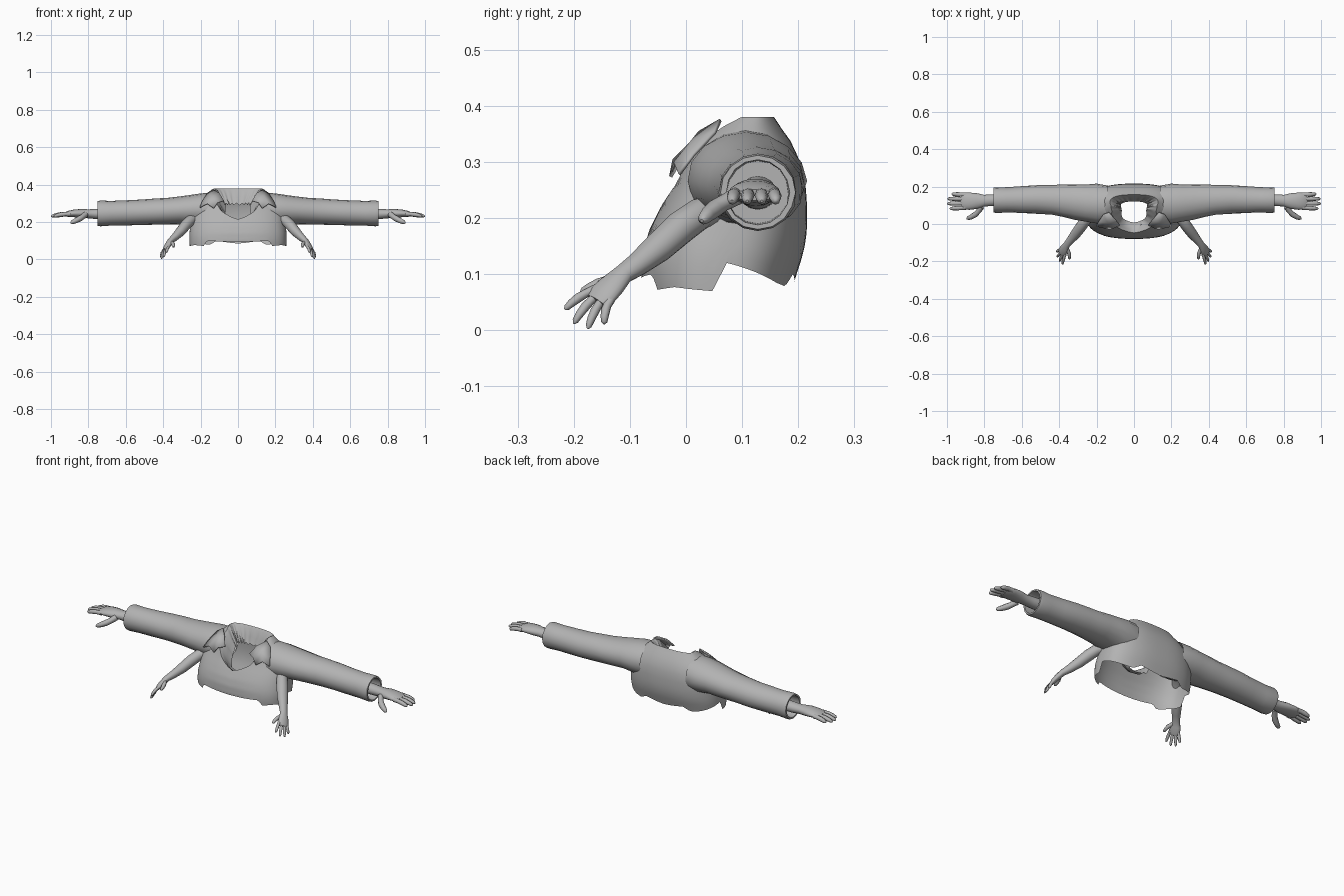
import bpy, bmesh, math
from mathutils import Vector as V

if "Cube" in bpy.data.objects:
    bpy.data.objects.remove(bpy.data.objects["Cube"])

grey = bpy.data.materials.new("plain grey")
grey.diffuse_color = (0.45, 0.45, 0.45, 1)
grey.use_nodes = True
grey.node_tree.nodes["Principled BSDF"].inputs["Base Color"].default_value = grey.diffuse_color


def interp(table, t):
    """Piecewise linear lookup: rows are (key, values...)."""
    if t <= table[0][0]:
        return table[0][1:]
    for a, b in zip(table, table[1:]):
        if t <= b[0]:
            f = (t - a[0]) / (b[0] - a[0])
            return [p + (q - p) * f for p, q in zip(a[1:], b[1:])]
    return table[-1][1:]


def loft(name, rings, cap0=False, cap1=False, mirror=False, angle=50):
    """Skin a list of closed rings of points."""
    bm = bmesh.new()
    vs = [[bm.verts.new(p) for p in r] for r in rings]
    n = len(rings[0])
    for a, b in zip(vs, vs[1:]):
        for i in range(n):
            j = (i + 1) % n
            bm.faces.new((a[i], a[j], b[j], b[i]))
    if cap0:
        bm.faces.new(vs[0][::-1])
    if cap1:
        bm.faces.new(vs[-1])
    bmesh.ops.recalc_face_normals(bm, faces=bm.faces)
    return finish(name, bm, mirror, angle)


def finish(name, bm, mirror, angle=50):
    me = bpy.data.meshes.new(name)
    bm.to_mesh(me)
    bm.free()
    me.materials.append(grey)
    ob = bpy.data.objects.new(name, me)
    bpy.context.collection.objects.link(ob)
    if mirror:
        m = ob.modifiers.new("mirror", 'MIRROR')
        m.use_mirror_merge = False
    bpy.ops.object.select_all(action='DESELECT')
    ob.select_set(True)
    bpy.context.view_layer.objects.active = ob
    bpy.ops.object.shade_smooth_by_angle(angle=math.radians(angle))
    return ob


def tube(name, pts, sizes, side, n=12):
    """Tapered limb; sizes are (half width along side, half thickness)."""
    pts = [V(p) for p in pts]
    rings = []
    for i, p in enumerate(pts):
        d = (pts[min(i + 1, len(pts) - 1)] - pts[max(i - 1, 0)]).normalized()
        s = (V(side) - d * V(side).dot(d)).normalized()
        u = d.cross(s)
        w, h = sizes[i]
        rings.append([p + s * w * math.cos(k * math.tau / n) + u * h * math.sin(k * math.tau / n)
                      for k in range(n)])
    return loft(name, rings, True, True, True)


def finger(name, base, tip, r, side, bend=(0, 0, 0)):
    base, tip = V(base), V(tip)
    d = tip - base
    fr = (0, .3, .5, .75, .93, 1)
    rad = (1, .9, .98, .85, .65, .2)
    pts = [base + d * f + V(bend) * math.sin(f * math.pi) for f in fr]
    tube(name, pts, [(r * k, r * k) for k in rad], side, 8)


# Torso profile: height, half width, front y, back y
body = [(.07, .258, -.075, .188), (.10, .26, -.08, .197), (.14, .26, -.077, .21),
        (.18, .255, -.065, .216), (.22, .25, -.045, .216), (.26, .24, -.022, .213),
        (.30, .215, -.006, .204), (.34, .175, .02, .185), (.36, .15, .045, .17),
        (.38, .128, .075, .157)]
hem = [(0, .093), (35, .1), (39, .072), (60, .077), (88, .07), (92, .12),
       (135, .085), (150, .078), (160, .1), (180, .085)]
rim = [(0, .215), (15, .255), (30, .315), (50, .365), (70, .38), (180, .38)]


def skin(deg, z):
    rx, yf, yb = interp(body, z)
    s, c = math.sin(math.radians(deg)), math.cos(math.radians(deg))
    e = .78
    return V((math.copysign(abs(s) ** e, s) * rx,
              (yf + yb) / 2 - math.copysign(abs(c) ** e, c) * (yb - yf) / 2, z))


angles = [i * 4 for i in range(90)]
fold = lambda a: a if a <= 180 else 360 - a
rings = []
for k in range(15):
    t = k / 14
    rings.append([skin(a, interp(hem, fold(a))[0] * (1 - t) + interp(rim, fold(a))[0] * t)
                  for a in angles])
loft("jacket_body", rings)

# Neck lining: funnel dropping inside the V neck
top = rings[-1]
lining = [top]
for f, dz in ((.88, -.012), (.72, -.05), (.55, -.085)):
    lining.append([V((p.x * f, .075 + (p.y - .075) * f,
                      max(.19, p.z + dz + .006 * math.sin(i * 1.4) * (f < .8))))
                   for i, p in enumerate(top)])
loft("neck_lining", lining)

# Folded collar flaps
bm = bmesh.new()
flap = [(.135, .06, .377), (.10, .022, .355), (.075, -.008, .315), (.11, -.024, .305),
        (.13, -.03, .275), (.165, -.022, .30), (.205, -.014, .28), (.19, .012, .315),
        (.165, .05, .355)]
c = bm.verts.new((.14, .006, .335))
fv = [bm.verts.new(p) for p in flap]
for a, b in zip(fv, fv[1:] + fv[:1]):
    bm.faces.new((c, a, b))
bmesh.ops.recalc_face_normals(bm, faces=bm.faces)
ob = finish("collar_flap", bm, True, 40)
ob.modifiers.new("thickness", 'SOLIDIFY').thickness = .006

# Sleeves with turned-in cuffs: x, centre y, centre z, half depth, half height
sleeve = [(.14, .105, .265, .10, .092), (.20, .108, .266, .106, .087), (.26, .112, .266, .1, .078),
          (.32, .118, .262, .093, .074), (.38, .124, .258, .086, .071), (.44, .129, .256, .08, .07),
          (.52, .132, .252, .076, .068), (.60, .13, .249, .071, .067), (.68, .129, .247, .068, .066),
          (.735, .128, .246, .069, .069), (.75, .128, .246, .066, .066), (.75, .128, .246, .057, .058),
          (.69, .128, .246, .055, .056)]
rings = []
for i, (x, y, z, ry, rz) in enumerate(sleeve):
    rings.append([V((x, y + ry * math.cos(k * math.tau / 16) * (1 + .02 * math.sin(i * 2 + k)),
                     z + rz * math.sin(k * math.tau / 16))) for k in range(16)])
loft("sleeve", rings, cap1=True, mirror=True, angle=45)

# Upper hands, stretched out sideways
Y = (0, 1, 0)
tube("upper_forearm_and_palm",
     [(.68, .128, .245), (.76, .127, .243), (.80, .125, .244), (.84, .123, .246),
      (.88, .122, .246), (.91, .122, .243), (.925, .122, .241)],
     [(.034, .03), (.031, .027), (.031, .024), (.042, .024), (.046, .02), (.045, .016), (.036, .01)],
     Y, 16)
for i, (y0, y1, x1) in enumerate(((.088, .082, .985), (.111, .109, 1.0), (.134, .135, .997), (.156, .16, .975))):
    finger(f"upper_finger_{i + 1}", (.90, y0, .243), (x1, y1, .23), .0125, Y, (0, 0, .004))
finger("upper_thumb", (.815, .092, .24), (.895, .028, .195), .016, Y, (-.008, -.008, 0))

# Lower arms reaching forward and down
S = V((.35, .65, -.68)).normalized()
S = V((.6, .62, -.42)).normalized()
tube("lower_arm_and_palm",
     [(.225, .06, .22), (.255, .025, .208), (.28, -.01, .183), (.31, -.05, .147), (.34, -.087, .117),
      (.36, -.112, .10), (.373, -.132, .08), (.383, -.15, .062), (.388, -.16, .052)],
     [(.026, .026), (.028, .028), (.03, .029), (.028, .026), (.022, .02), (.019, .016),
      (.026, .015), (.029, .013), (.022, .009)], S, 16)
palm = V((.381, -.148, .064))
for i, tip in enumerate(((.383, -.216, .037), (.398, -.2, .012), (.41, -.175, .003), (.413, -.146, .011))):
    finger(f"lower_finger_{i + 1}", palm + S * (-.021 + .014 * i), tip, .0085, S, (.002, -.003, .003))
finger("lower_thumb", (.362, -.123, .094), (.345, -.188, .067), .0105, S, (-.006, 0, .002))
